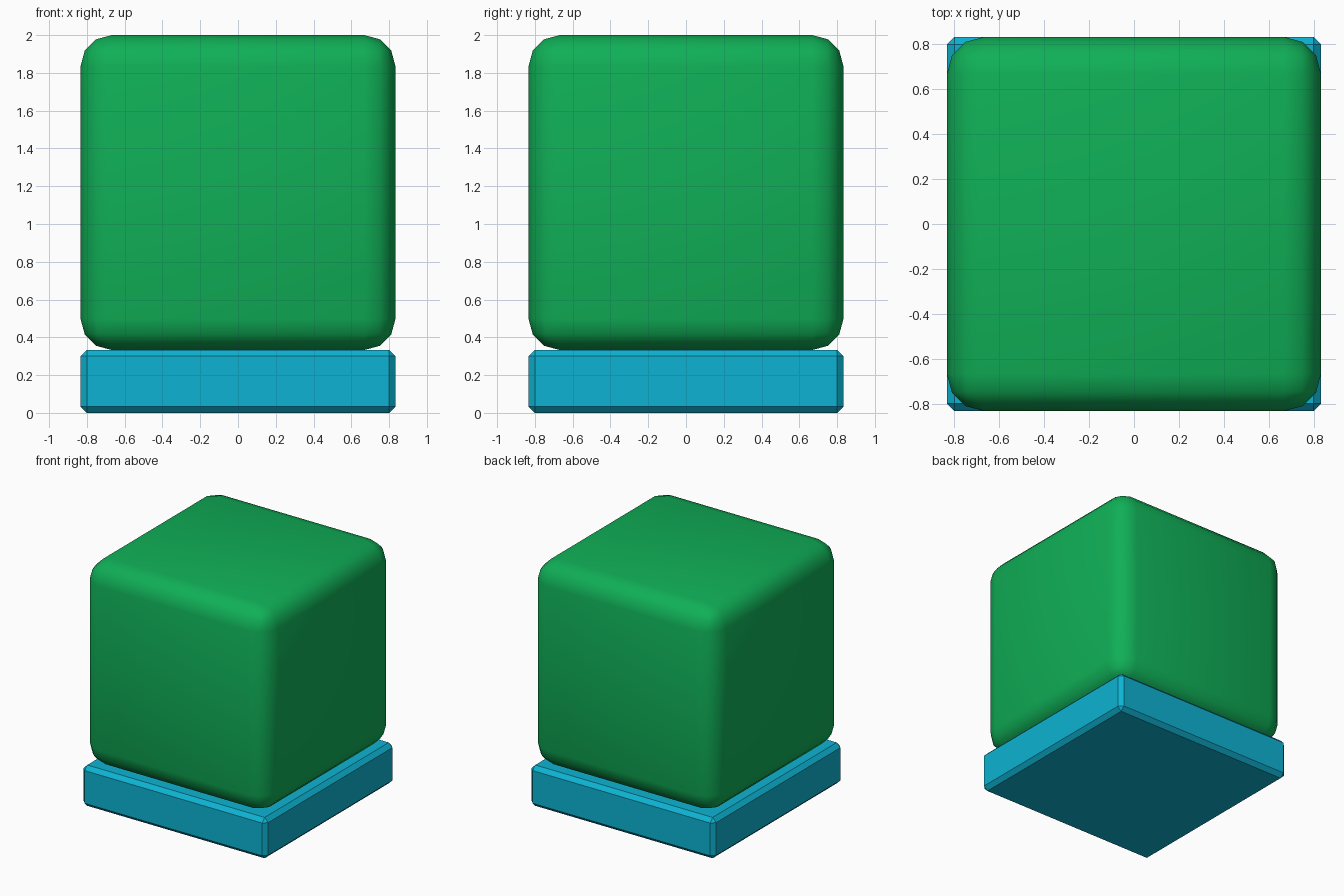
import bpy, bmesh
from math import radians

if "Cube" in bpy.data.objects:
    bpy.data.objects.remove(bpy.data.objects["Cube"])


def bevelled_box(name, size, z_bottom, bevel, segments, color, smooth):
    """Box centred on x and y, standing on z_bottom, with all edges bevelled."""
    bm = bmesh.new()
    bmesh.ops.create_cube(bm, size=1)
    bmesh.ops.scale(bm, vec=size, verts=bm.verts)
    bmesh.ops.bevel(bm, geom=bm.edges[:], offset=bevel, segments=segments,
                    profile=0.5, affect='EDGES')
    bmesh.ops.recalc_face_normals(bm, faces=bm.faces)
    mesh = bpy.data.meshes.new(name)
    bm.to_mesh(mesh)
    bm.free()
    obj = bpy.data.objects.new(name, mesh)
    obj.location.z = z_bottom + size[2] / 2
    bpy.context.collection.objects.link(obj)
    mat = bpy.data.materials.new(name + "_color")
    mat.diffuse_color = color
    mat.use_nodes = True
    mat.node_tree.nodes["Principled BSDF"].inputs["Base Color"].default_value = mat.diffuse_color
    mesh.materials.append(mat)
    if smooth:
        bpy.ops.object.select_all(action='DESELECT')
        obj.select_set(True)
        bpy.context.view_layer.objects.active = obj
        bpy.ops.object.shade_smooth_by_angle(angle=radians(40))
    return obj


WIDTH = 1.667
BASE_H = 0.333

# Flat chamfered slab underneath
bevelled_box("base", (WIDTH, WIDTH, BASE_H), 0, 0.033, 1,
             (0.004, 0.45, 0.65, 1), False)

# Rounded cube on top
bevelled_box("rounded_cube", (WIDTH, WIDTH, 2 - BASE_H), BASE_H, 0.165, 3,
             (0.005, 0.43, 0.095, 1), True)
